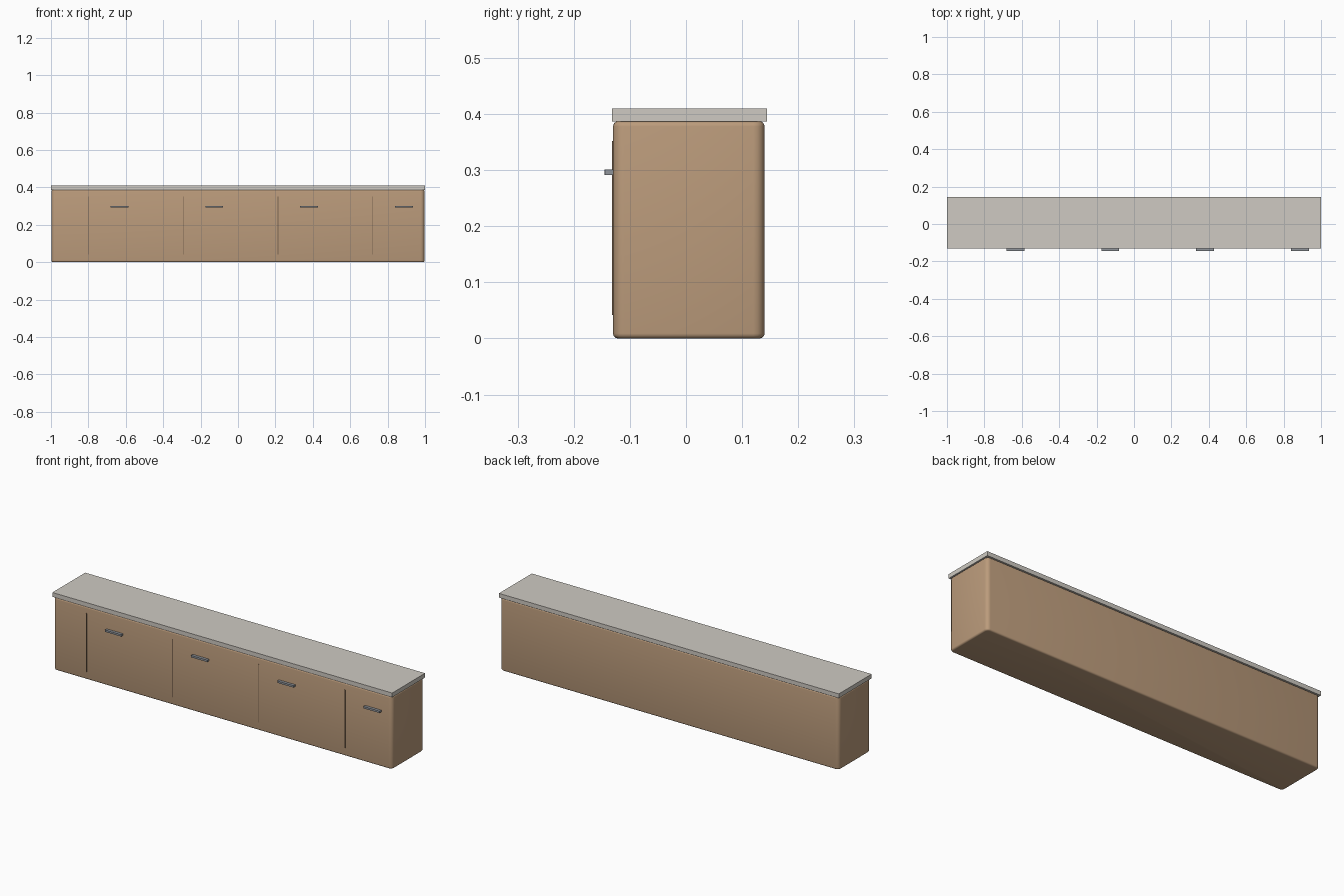
import bpy, bmesh

if "Cube" in bpy.data.objects:
    bpy.data.objects.remove(bpy.data.objects["Cube"])


def material(name, rgb):
    m = bpy.data.materials.new(name)
    m.diffuse_color = (*rgb, 1)
    m.use_nodes = True
    m.node_tree.nodes["Principled BSDF"].inputs["Base Color"].default_value = m.diffuse_color
    return m


def box(name, lo, hi, mat, upright=0.0, level=0.0, segments=4):
    """Box between two corners; upright and level edges get their own rounding."""
    bm = bmesh.new()
    bmesh.ops.create_cube(bm, size=1)
    for v in bm.verts:
        v.co = [(a + b) / 2 + c * (b - a) for a, b, c in zip(lo, hi, v.co)]
    if upright:
        edges = [e for e in bm.edges if abs(e.verts[0].co.z - e.verts[1].co.z) > 1e-4]
        bmesh.ops.bevel(bm, geom=edges, offset=upright, segments=segments,
                        profile=0.5, affect='EDGES')
    if level:
        edges = [e for e in bm.edges if abs(e.verts[0].co.z - e.verts[1].co.z) < 1e-5
                 and any(abs(f.normal.z) < 0.5 for f in e.link_faces)]
        bmesh.ops.bevel(bm, geom=edges, offset=level, segments=segments,
                        profile=0.5, affect='EDGES')
    bmesh.ops.recalc_face_normals(bm, faces=bm.faces)
    me = bpy.data.meshes.new(name)
    bm.to_mesh(me)
    bm.free()
    me.materials.append(mat)
    ob = bpy.data.objects.new(name, me)
    bpy.context.collection.objects.link(ob)
    if upright or level:
        bpy.ops.object.select_all(action='DESELECT')
        ob.select_set(True)
        bpy.context.view_layer.objects.active = ob
        bpy.ops.object.shade_smooth_by_angle(angle=0.6)
    return ob


wood = material("wood", (0.50, 0.33, 0.20))
dark_wood = material("dark_wood", (0.20, 0.13, 0.08))
stone = material("stone", (0.62, 0.59, 0.54))
metal = material("metal", (0.28, 0.30, 0.33))

# Rounded cabinet carcass and flat worktop
box("cabinet_body", (-0.997, -0.13, 0), (0.997, 0.14, 0.387), wood, 0.02, 0.009)
box("worktop", (-1, -0.132, 0.387), (1, 0.144, 0.41), stone)

# Door seams and pull handles, repeated along the front
for i in range(4):
    seam = -0.8 + i * 0.507
    box(f"door_seam_{i + 1}", (seam - 0.002, -0.132, 0.042),
        (seam + 0.002, -0.126, 0.352), dark_wood)
    grip = seam + 0.166
    box(f"door_handle_{i + 1}", (grip - 0.048, -0.145, 0.291),
        (grip + 0.048, -0.128, 0.301), metal, 0.002, 0, 2)
